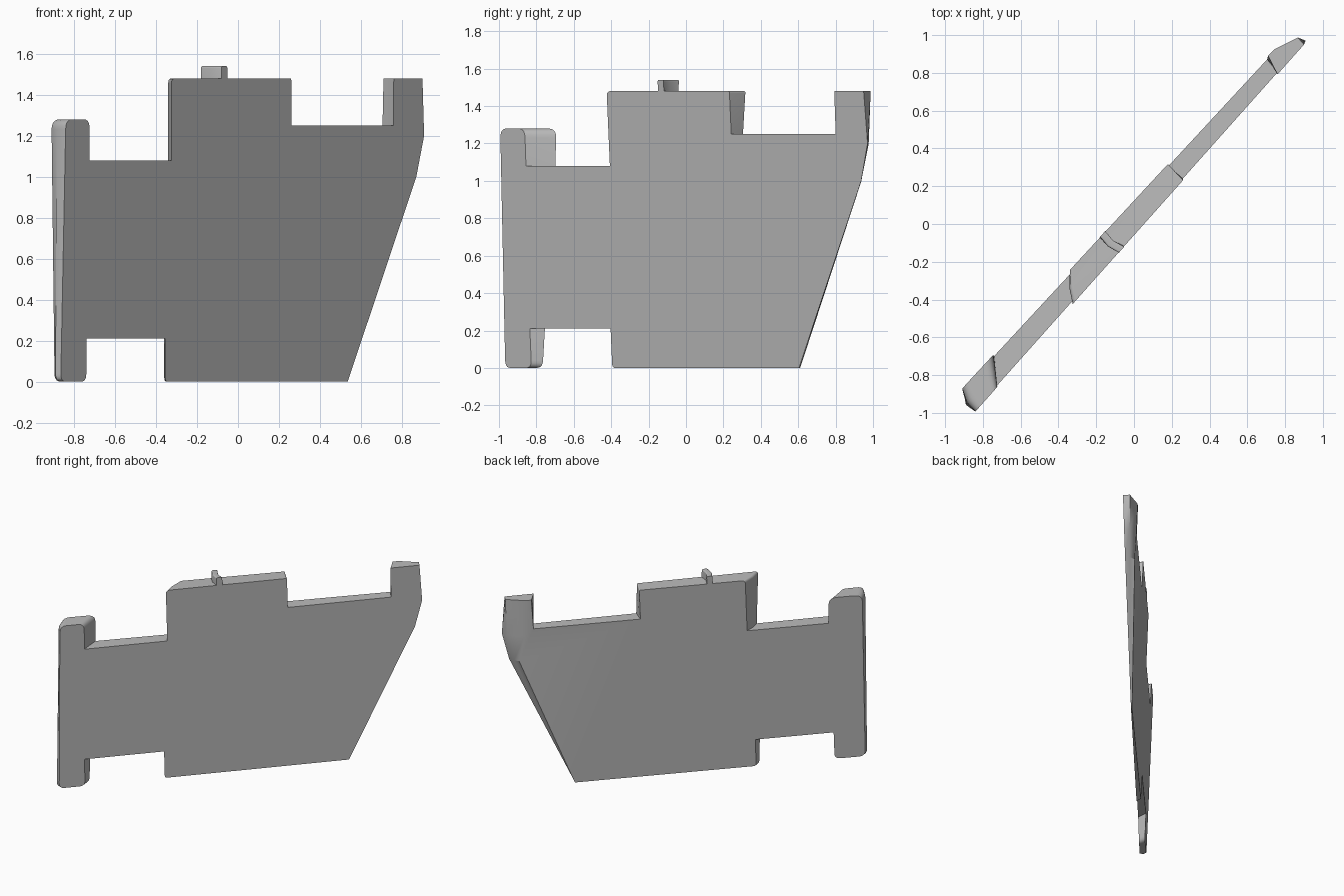
import bpy, bmesh, math
from mathutils import Vector

cube = bpy.data.objects.get("Cube")
if cube:
    bpy.data.objects.remove(cube, do_unlink=True)

# Single flat grey
grey = bpy.data.materials.new("plain grey")
grey.use_nodes = True
colour = (0.5, 0.5, 0.5, 1)
grey.diffuse_color = colour
bsdf = next(n for n in grey.node_tree.nodes if n.type == 'BSDF_PRINCIPLED')
bsdf.inputs["Base Color"].default_value = colour
bsdf.inputs["Roughness"].default_value = 0.8


# The two broad faces of the diagonal slab, closing together towards the bottom
def front_y(x, z):
    return -0.052 + 1.1216 * x + 0.056 * (1 - z / 1.3)


def back_y(x, z):
    return 0.113 + 1.08 * x - 0.075 * (1 - z / 1.3)


def rounded(corners, steps=5):
    """Round each corner (front x, back x, z, bulge, radius) with a small curve."""
    points = []
    for i, c in enumerate(corners):
        p, r = Vector(c[:4]), c[4]
        if r == 0:
            points.append(p)
            continue
        ends = []
        for q in (corners[i - 1], corners[(i + 1) % len(corners)]):
            d = Vector(q[:4]) - p
            ends.append(p + d * min(r / d.length, 0.48))
        for s in range(steps + 1):
            t = s / steps
            points.append(ends[0] * (1 - t) ** 2 + p * 2 * t * (1 - t) + ends[1] * t * t)
    return points


def slab(name, corners):
    """Plate between the two broad faces, with a middle row for bulged ends."""
    bm = bmesh.new()
    rows = []
    for xf, xb, z, bulge in rounded(corners):
        f = Vector((xf, front_y(xf, z), z))
        b = Vector((xb, back_y(xb, z), z))
        m = (f + b) / 2 + Vector((0.68, 0.73, 0)) * bulge
        rows.append([bm.verts.new(v) for v in (f, m, b)])
    bm.faces.new([r[0] for r in rows])
    bm.faces.new([r[2] for r in reversed(rows)])
    for i, r in enumerate(rows):
        n = rows[(i + 1) % len(rows)]
        for k in (0, 1):
            bm.faces.new((r[k], r[k + 1], n[k + 1], n[k]))
    bmesh.ops.recalc_face_normals(bm, faces=bm.faces)
    # Cut the concave broad faces into clean triangles
    bmesh.ops.triangulate(bm, faces=[f for f in bm.faces if len(f.verts) > 4])
    mesh = bpy.data.meshes.new(name)
    bm.to_mesh(mesh)
    bm.free()
    mesh.materials.append(grey)
    obj = bpy.data.objects.new(name, mesh)
    bpy.context.collection.objects.link(obj)
    bpy.ops.object.select_all(action='DESELECT')
    obj.select_set(True)
    bpy.context.view_layer.objects.active = obj
    bpy.ops.object.shade_smooth_by_angle(angle=math.radians(30))
    return obj


# Main plate: end post, stepped body and raked pointed end
slab("main_plate", [
    (-0.865, -0.895, 0.00, -0.015, 0.04),
    (-0.740, -0.745, 0.00, 0, 0.04),
    (-0.740, -0.745, 0.21, 0, 0),
    (-0.355, -0.360, 0.21, 0, 0),
    (-0.355, -0.360, 0.00, 0, 0.02),
    (0.535, 0.530, 0.00, 0, 0),
    (0.870, 0.780, 1.00, 0, 0),
    (0.908, 0.750, 1.20, 0.045, 0),
    (0.900, 0.740, 1.48, 0.07, 0),
    (0.760, 0.710, 1.48, 0, 0),
    (0.758, 0.705, 1.25, 0, 0),
    (0.260, 0.180, 1.25, 0, 0),
    (0.260, 0.180, 1.48, 0, 0.01),
    (-0.325, -0.340, 1.48, -0.012, 0.025),
    (-0.325, -0.340, 1.08, -0.012, 0),
    (-0.725, -0.740, 1.08, 0, 0),
    (-0.723, -0.745, 1.28, 0, 0.05),
    (-0.840, -0.910, 1.28, -0.015, 0.05),
])

# Small curved tab on top
slab("top_tab", [
    (-0.080, -0.180, 1.47, -0.012, 0),
    (-0.052, -0.152, 1.47, -0.012, 0),
    (-0.052, -0.152, 1.54, -0.012, 0.01),
    (-0.080, -0.180, 1.54, -0.012, 0.01),
])
